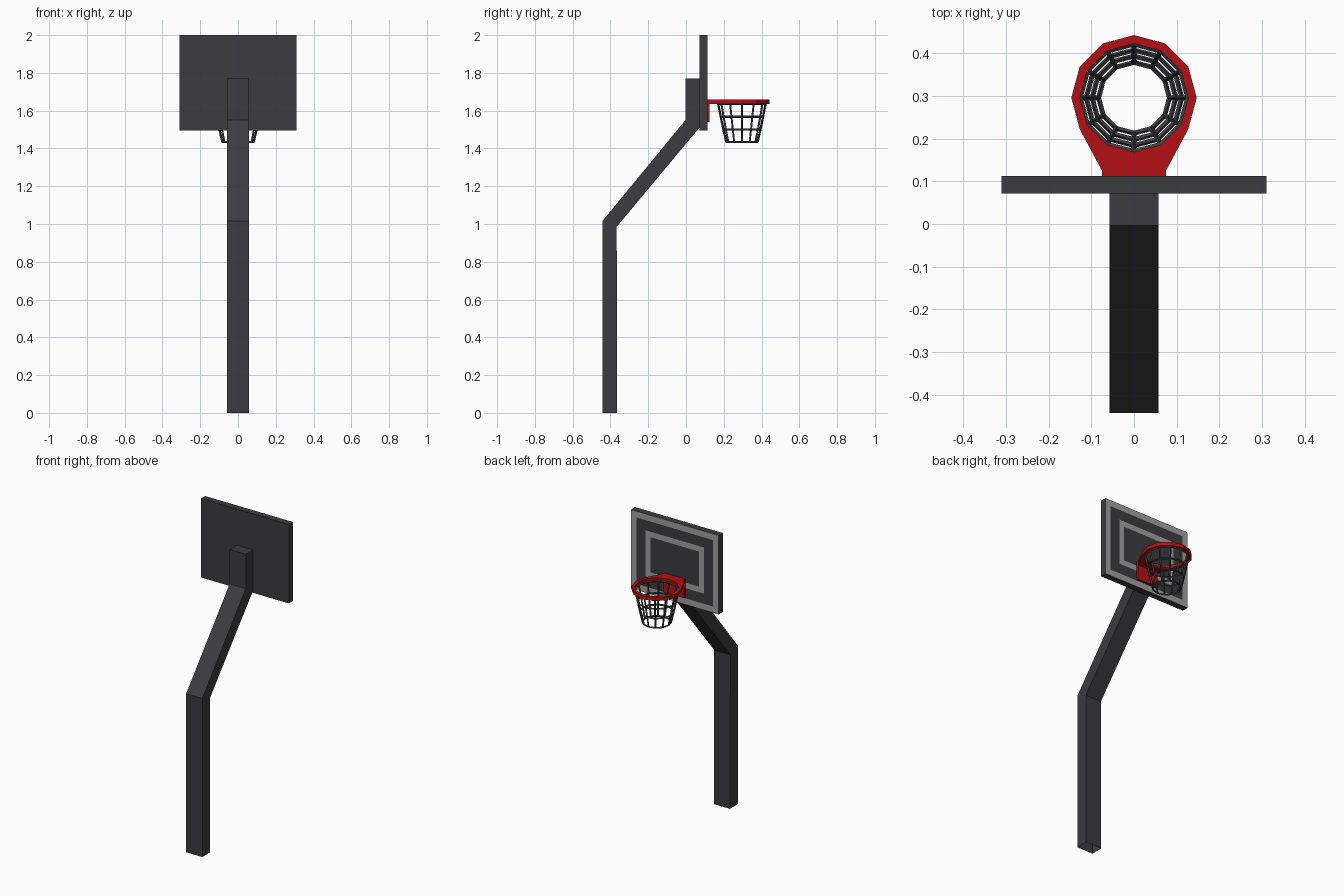
import bpy, bmesh, math

if "Cube" in bpy.data.objects:
    bpy.data.objects.remove(bpy.data.objects["Cube"])

def material(name, rgb):
    m = bpy.data.materials.new(name)
    m.diffuse_color = (*rgb, 1)
    m.use_nodes = True
    m.node_tree.nodes["Principled BSDF"].inputs["Base Color"].default_value = m.diffuse_color
    return m

dark = material("dark_grey", (0.045, 0.045, 0.05))
light = material("line_grey", (0.35, 0.35, 0.35))
red = material("rim_red", (0.45, 0.005, 0.008))

def finish(bm, name, *mats):
    bmesh.ops.recalc_face_normals(bm, faces=bm.faces[:])
    me = bpy.data.meshes.new(name)
    bm.to_mesh(me)
    bm.free()
    for m in mats:
        me.materials.append(m)
    ob = bpy.data.objects.new(name, me)
    bpy.context.collection.objects.link(ob)
    return ob

def box(bm, lo, hi):
    vs = bmesh.ops.create_cube(bm, size=1)["verts"]
    for v in vs:
        v.co = [(a + b) / 2 + c * (b - a) for a, b, c in zip(lo, hi, v.co)]

# Bent square post: rectangular rings swept along the bend, open at the foot
bm = bmesh.new()
W = 0.057
stations = [((-0.443, 0), (-0.364, 0)),
            ((-0.443, 1.015), (-0.367, 0.985)),
            ((-0.003, 1.55), (0.071, 1.51)),
            ((-0.003, 1.77), (0.071, 1.77))]
rings = []
for (yb, zb), (yf, zf) in stations:
    rings.append([bm.verts.new(p) for p in
                  ((-W, yb, zb), (W, yb, zb), (W, yf, zf), (-W, yf, zf))])
for a, b in zip(rings, rings[1:]):
    for i in range(4):
        j = (i + 1) % 4
        bm.faces.new((a[i], a[j], b[j], b[i]))
bm.faces.new(rings[-1])
finish(bm, "post", dark)

# Backboard with painted border and target rectangle inset into its face
bm = bmesh.new()
box(bm, (-0.311, 0.071, 1.495), (0.311, 0.113, 2.0))
bm.normal_update()
face = max(bm.faces, key=lambda f: f.normal.y)
for width, mat in ((0.04, 1), (0.065, 0), (0.035, 1)):
    band = bmesh.ops.inset_region(bm, faces=[face], thickness=width,
                                  use_even_offset=True)["faces"]
    for f in band:
        f.material_index = mat
finish(bm, "backboard", dark, light)

# Twelve-sided rim whose near side flares into the mounting bracket
CY, R_OUT, R_IN, Z0, Z1 = 0.296, 0.147, 0.127, 1.635, 1.658
N = 12
bracket = {8: (-0.075, 0.125), 9: (0, 0.125), 10: (0.075, 0.125)}

def circle(r):
    return [(r * math.cos(k * math.tau / N), CY + r * math.sin(k * math.tau / N))
            for k in range(N)]

outer = [bracket.get(k, p) for k, p in enumerate(circle(R_OUT))]
inner = circle(R_IN)
bm = bmesh.new()
loops = [[bm.verts.new((x, y, z)) for x, y in pts]
         for pts, z in ((outer, Z0), (outer, Z1), (inner, Z1), (inner, Z0))]
for a, b in zip(loops, loops[1:] + loops[:1]):
    for i in range(N):
        j = (i + 1) % N
        bm.faces.new((a[i], a[j], b[j], b[i]))
finish(bm, "rim", red)

# Mounting plate against the board
bm = bmesh.new()
box(bm, (-0.075, 0.112, 1.54), (0.075, 0.125, Z1))
finish(bm, "rim_plate", red)

# Net: tapered lattice turned into strands
bm = bmesh.new()
levels = [(0.126, 1.637), (0.112, 1.568), (0.098, 1.50), (0.083, 1.434)]
rows = [[bm.verts.new((x, y, z)) for x, y in circle(r)] for r, z in levels]
for a, b in zip(rows, rows[1:]):
    for i in range(N):
        j = (i + 1) % N
        bm.faces.new((a[i], a[j], b[j], b[i]))
net = finish(bm, "net", dark)
wire = net.modifiers.new("strands", "WIREFRAME")
wire.thickness = 0.012
wire.use_boundary = True
wire.use_even_offset = True
